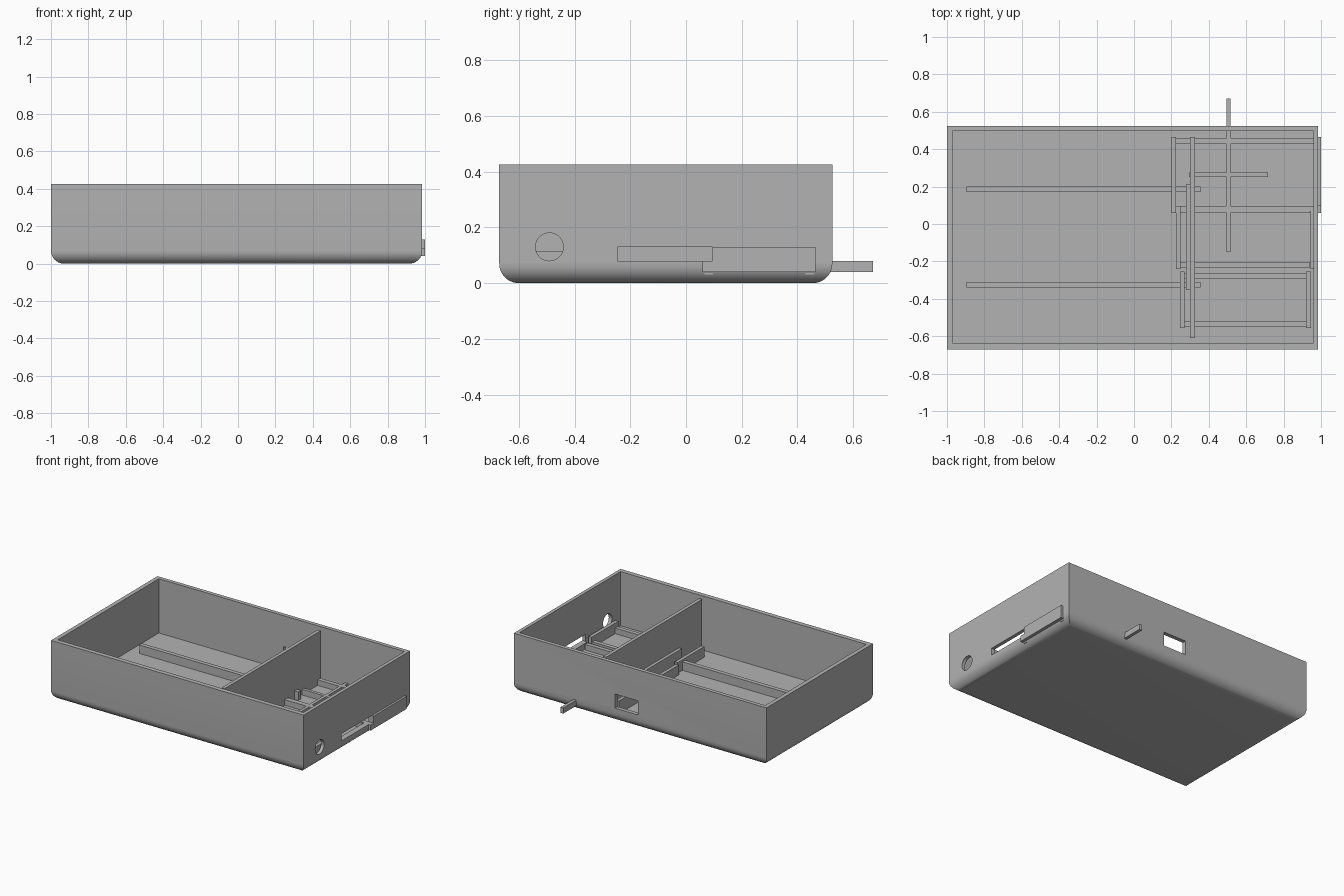
import bpy, bmesh, math
from mathutils import Matrix

if "Cube" in bpy.data.objects:
    bpy.data.objects.remove(bpy.data.objects["Cube"])

grey = bpy.data.materials.new("plain_grey")
grey.use_nodes = True
grey.diffuse_color = (0.45, 0.45, 0.45, 1)
grey.node_tree.nodes["Principled BSDF"].inputs["Base Color"].default_value = (0.45, 0.45, 0.45, 1)

FLOOR = 0.04
BAR_TOP = 0.08


def finish(name, bm):
    mesh = bpy.data.meshes.new(name)
    bm.to_mesh(mesh)
    bm.free()
    mesh.materials.append(grey)
    obj = bpy.data.objects.new(name, mesh)
    bpy.context.collection.objects.link(obj)
    return obj


def box_mesh(x, y, z):
    """Box from (min, max) pairs on each axis."""
    bm = bmesh.new()
    bmesh.ops.create_cube(bm, size=1)
    for v in bm.verts:
        v.co = [r[0] if c < 0 else r[1] for c, r in zip(v.co, (x, y, z))]
    return bm


def box(name, x, y, z):
    return finish(name, box_mesh(x, y, z))


def cut(target, *cutters):
    for cutter in cutters:
        cutter.hide_render = True
        cutter.hide_viewport = True
        mod = target.modifiers.new(cutter.name, 'BOOLEAN')
        mod.operation = 'DIFFERENCE'
        mod.solver = 'EXACT'
        mod.object = cutter


def frame(name, x, y, top, right_x):
    """Rectangular holder: two low bars between two taller end plates."""
    t = 0.024
    for side, y0 in (("front", y[0] + 0.006), ("back", y[1] - 0.036)):
        box(f"{name}_{side}_bar", (x[0] + t, x[1] - t), (y0, y0 + 0.03), (FLOOR - 0.01, BAR_TOP))
    box(f"{name}_inner_plate", (x[0], x[0] + t), y, (FLOOR - 0.01, top))
    return box(f"{name}_outer_plate", (right_x, x[1]), y, (FLOOR, top))


# Open case with rounded bottom edges
bm = box_mesh((-1, 0.985), (-0.67, 0.525), (0, 0.425))
bottom = [e for e in bm.edges if all(v.co.z < 0.01 for v in e.verts)]
bmesh.ops.bevel(bm, geom=bottom, offset=0.07, segments=10, profile=0.5, affect='EDGES')
case = finish("case", bm)

# Cutters: cavity, side slot, round port, rear window
cavity = box("cavity_cutter", (-0.97, 0.96), (-0.637, 0.497), (FLOOR, 0.6))
slot = box("slot_cutter", (0.93, 1.1), (-0.245, 0.095), (BAR_TOP, 0.13))
window = box("window_cutter", (0.01, 0.19), (0.45, 0.6), (0.105, 0.205))
bm = bmesh.new()
bmesh.ops.create_cone(bm, cap_ends=True, segments=48, radius1=0.05, radius2=0.05, depth=0.1,
                      matrix=Matrix.Translation((0.98, -0.49, 0.13)) @ Matrix.Rotation(math.pi / 2, 4, 'Y'))
port = finish("port_cutter", bm)
cut(case, cavity, slot, window, port)

bpy.context.view_layer.objects.active = case
case.select_set(True)
bpy.ops.object.shade_smooth_by_angle(angle=math.radians(30))

# Tall divider, the low stop beside it, and the long support rails
box("divider", (0.30, 0.325), (-0.61, 0.465), (FLOOR - 0.01, 0.415))
box("rail_stop", (0.278, 0.302), (-0.35, 0.21), (FLOOR - 0.01, 0.17))
for name, y in (("front_rail", -0.325), ("back_rail", 0.185)):
    box(name, (-0.895, 0.355), (y - 0.015, y + 0.015), (FLOOR - 0.01, 0.10))

# Three holders beside the port wall
back_plate = frame("back_holder", (0.20, 1.0), (0.06, 0.465), 0.13, 0.961)
cut(back_plate, slot)
middle_plate = frame("middle_holder", (0.225, 0.962), (-0.24, 0.095), 0.11, 0.945)
cut(middle_plate, slot)
frame("front_holder", (0.245, 0.945), (-0.555, -0.255), 0.115, 0.92)

# Crossed rods, the long one passing out through the rear wall
box("long_rod", (0.495, 0.517), (-0.15, 0.67), (FLOOR, BAR_TOP))
box("cross_rod", (0.295, 0.717), (0.252, 0.275), (FLOOR, BAR_TOP))
